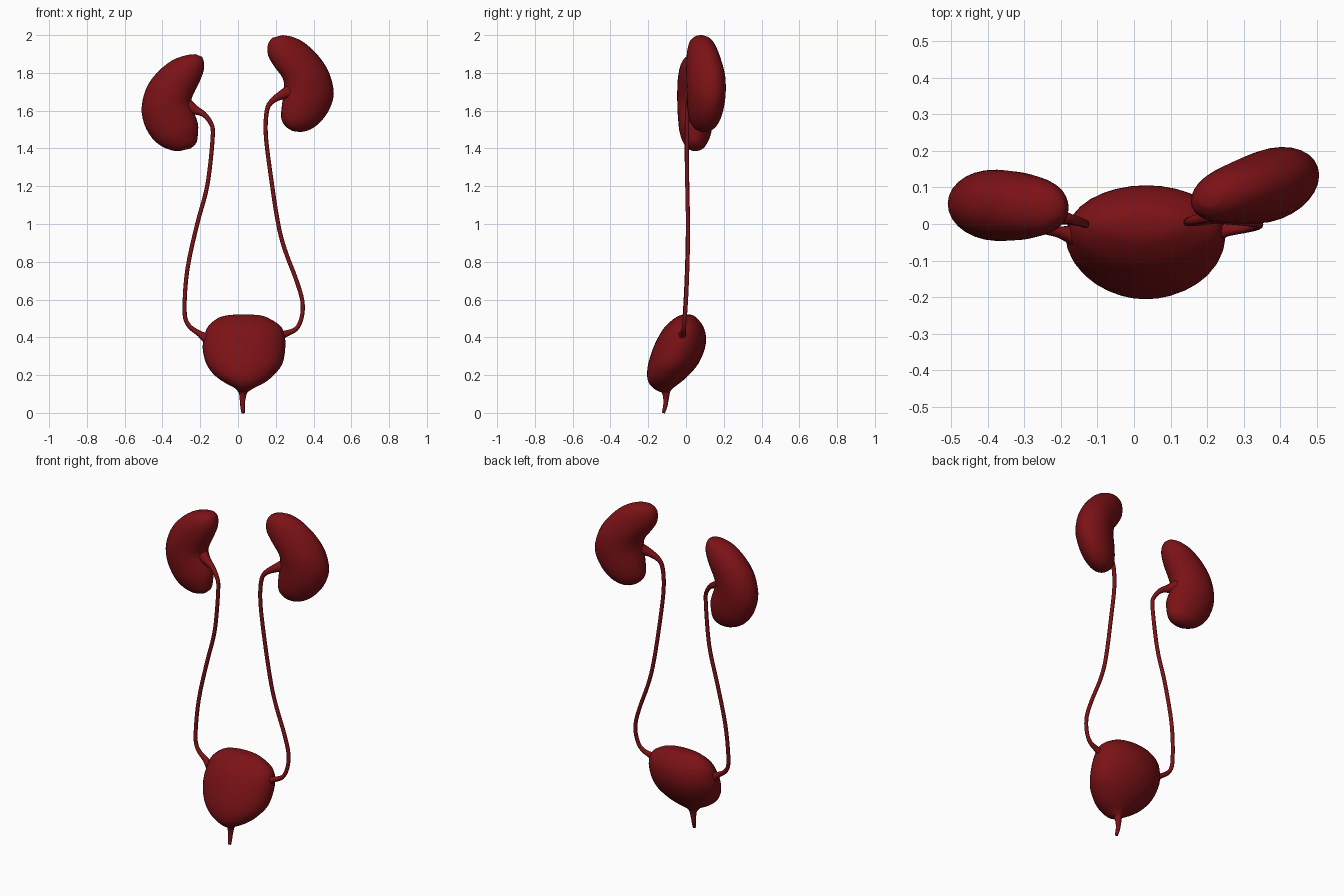
import bpy, bmesh
from math import sin, cos, pi
from mathutils import Vector

red = bpy.data.materials.new("tissue_red")
red.diffuse_color = (0.2, 0.006, 0.008, 1)


def smooth_rows(rows, steps=3):
    """Catmull-Rom interpolation of rows of numbers."""
    out, n = [], len(rows)
    for i in range(n - 1):
        a, b = rows[max(i - 1, 0)], rows[i]
        c, d = rows[i + 1], rows[min(i + 2, n - 1)]
        for s in range(steps):
            t = s / steps
            out.append([0.5 * (2 * q + (r - p) * t + (2 * p - 5 * q + 4 * r - w) * t * t
                               + (3 * q - p - 3 * r + w) * t ** 3)
                        for p, q, r, w in zip(a, b, c, d)])
    out.append(list(rows[-1]))
    return out


def skin(name, rings, sides):
    """Skin elliptical rings given as (centre, half axis, half axis)."""
    bm = bmesh.new()
    loops = [[bm.verts.new(c + u * cos(2 * pi * k / sides) + v * sin(2 * pi * k / sides))
              for k in range(sides)] for c, u, v in rings]
    for a, b in zip(loops, loops[1:]):
        for k in range(sides):
            j = (k + 1) % sides
            bm.faces.new((a[k], a[j], b[j], b[k]))
    for loop, ring in ((loops[0], rings[0]), (loops[-1], rings[-1])):
        tip = bm.verts.new(ring[0])
        for k in range(sides):
            bm.faces.new((loop[k], loop[(k + 1) % sides], tip))
    bmesh.ops.recalc_face_normals(bm, faces=bm.faces[:])
    for f in bm.faces:
        f.smooth = True
    me = bpy.data.meshes.new(name)
    bm.to_mesh(me)
    bm.free()
    me.materials.append(red)
    ob = bpy.data.objects.new(name, me)
    bpy.context.collection.objects.link(ob)
    return ob


def kidney(name, rows, y0, x0, slope):
    # rows: outer x, outer z, inner x, inner z, half depth
    rings = []
    for ox, oz, ix, iz, d in smooth_rows(rows):
        o = Vector((ox, y0 + slope * (ox - x0), oz))
        i = Vector((ix, y0 + slope * (ix - x0), iz))
        rings.append(((o + i) / 2, (o - i) / 2, Vector((0, d, 0))))
    skin(name, rings, 28)


def tube(name, rows):
    # rows: x, y, z, radius
    pts = smooth_rows(rows, 4)
    rings = []
    for k, p in enumerate(pts):
        t = Vector(pts[min(k + 1, len(pts) - 1)][:3]) - Vector(pts[max(k - 1, 0)][:3])
        t.normalize()
        u = t.cross(Vector((0, 1, 0))).normalized()
        rings.append((Vector(p[:3]), u * p[3], t.cross(u) * p[3]))
    skin(name, rings, 10)


# Kidneys
kidney("kidney_low", [
    (-.225, 1.899, -.19, 1.885, .025), (-.275, 1.893, -.18, 1.855, .055),
    (-.35, 1.865, -.182, 1.81, .078), (-.43, 1.80, -.205, 1.75, .092),
    (-.485, 1.72, -.235, 1.69, .097), (-.51, 1.62, -.25, 1.64, .097),
    (-.497, 1.53, -.232, 1.59, .093), (-.455, 1.455, -.212, 1.53, .085),
    (-.405, 1.412, -.212, 1.48, .07), (-.35, 1.39, -.22, 1.43, .048),
    (-.31, 1.386, -.25, 1.40, .022)], .05, -.34, -.03)
kidney("kidney_high", [
    (.235, 2.0, .18, 1.985, .025), (.29, 1.99, .158, 1.95, .055),
    (.355, 1.957, .16, 1.89, .075), (.43, 1.885, .195, 1.83, .09),
    (.485, 1.795, .235, 1.775, .1), (.507, 1.69, .245, 1.72, .1),
    (.485, 1.61, .235, 1.65, .095), (.445, 1.55, .228, 1.58, .083),
    (.40, 1.51, .235, 1.54, .065), (.36, 1.492, .26, 1.51, .042),
    (.33, 1.487, .29, 1.492, .018)], .1, .34, .2)

# Ureters, flared at both ends
tube("ureter_low", [
    (-.27, .04, 1.625, .04), (-.23, .03, 1.605, .025), (-.18, .015, 1.58, .015),
    (-.145, .005, 1.535, .012), (-.133, 0, 1.48, .011), (-.15, .005, 1.29, .011),
    (-.172, .008, 1.16, .011), (-.216, .01, 1.0, .011), (-.268, .005, .76, .011),
    (-.283, -.005, .55, .011), (-.265, -.012, .468, .012),
    (-.205, -.022, .42, .016), (-.165, -.03, .395, .03)])
tube("ureter_high", [
    (.275, .06, 1.70, .04), (.235, .035, 1.685, .025), (.18, .015, 1.65, .015),
    (.153, .008, 1.60, .012), (.147, .005, 1.475, .011), (.17, .005, 1.28, .011),
    (.21, .01, 1.015, .011), (.247, .01, .867, .011), (.31, .005, .70, .011),
    (.341, 0, .59, .011), (.337, -.006, .505, .011), (.308, -.012, .445, .012),
    (.25, -.018, .418, .018), (.215, -.025, .405, .03)])

# Bladder: z, left x, right x, front y, back y
bladder = [
    (.52, -.02, .08, -.015, .025), (.515, -.065, .125, -.035, .04),
    (.50, -.11, .165, -.062, .06), (.46, -.157, .225, -.108, .09),
    (.41, -.178, .247, -.142, .105), (.34, -.187, .25, -.175, .1),
    (.26, -.168, .235, -.2, .065), (.20, -.125, .19, -.206, .015),
    (.16, -.07, .14, -.197, -.03), (.13, -.015, .082, -.172, -.07),
    (.11, .0, .05, -.135, -.085)]
skin("bladder", [(Vector(((l + r) / 2, (f + b) / 2, z)), Vector(((r - l) / 2, 0, 0)),
                  Vector((0, (b - f) / 2, 0)))
                 for z, l, r, f, b in smooth_rows(bladder)], 32)

# Urethra
tube("urethra", [(.028, -.11, .14, .04), (.026, -.106, .105, .022),
                 (.024, -.106, .07, .015), (.024, -.11, .035, .012),
                 (.027, -.12, 0, .009)])
